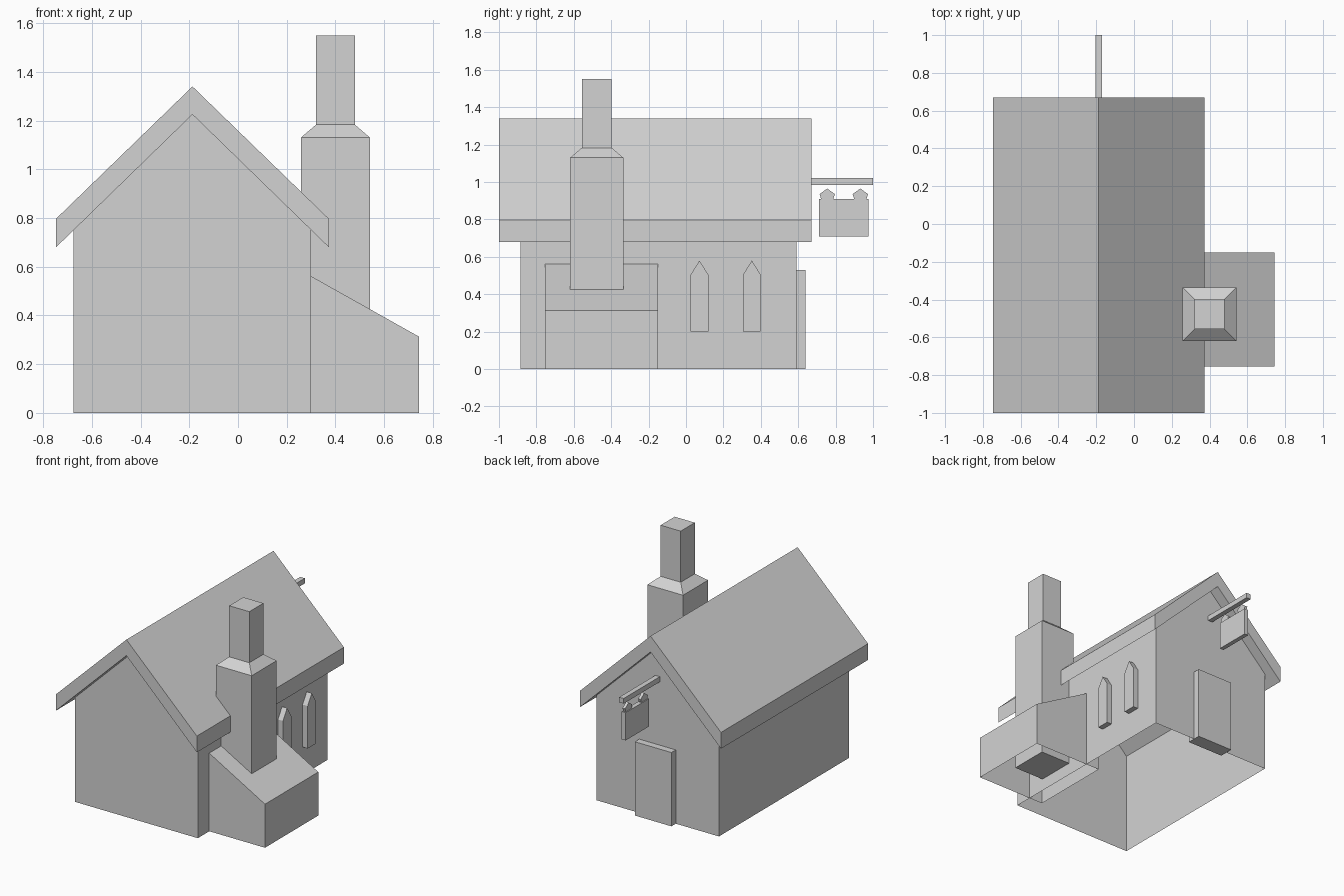
import bpy
import bmesh
from math import cos, sin, tau
from mathutils import Vector

cube = bpy.data.objects.get("Cube")
if cube:
    bpy.data.objects.remove(cube, do_unlink=True)

grey = bpy.data.materials.new("plain grey")
grey.use_nodes = True
colour = (0.65, 0.65, 0.65, 1)
grey.diffuse_color = colour
grey.node_tree.nodes["Principled BSDF"].inputs["Base Color"].default_value = colour


def finish(name, bm, open_base=False):
    """Turn a bmesh into a flat-shaded object, optionally without its floor."""
    bmesh.ops.recalc_face_normals(bm, faces=bm.faces)
    if open_base:
        floor = [f for f in bm.faces if f.normal.z < -0.99]
        bmesh.ops.delete(bm, geom=floor, context='FACES_ONLY')
    mesh = bpy.data.meshes.new(name)
    bm.to_mesh(mesh)
    bm.free()
    mesh.materials.append(grey)
    obj = bpy.data.objects.new(name, mesh)
    bpy.context.collection.objects.link(obj)
    return obj


def prism(name, profile, axis, start, end, open_base=False):
    """Extrude a profile, given in the other two axes, along x or y."""
    bm = bmesh.new()
    points = [(start, a, b) if axis == 'X' else (a, start, b) for a, b in profile]
    face = bm.faces.new([bm.verts.new(p) for p in points])
    offset = Vector((end - start, 0, 0) if axis == 'X' else (0, end - start, 0))
    out = bmesh.ops.extrude_face_region(bm, geom=[face], use_keep_orig=True)
    moved = [v for v in out["geom"] if isinstance(v, bmesh.types.BMVert)]
    bmesh.ops.translate(bm, verts=moved, vec=offset)
    return finish(name, bm, open_base)


def box(name, x, y, z):
    rect = [(x[0], z[0]), (x[1], z[0]), (x[1], z[1]), (x[0], z[1])]
    return prism(name, rect, 'Y', *y)


# Main house and gabled roof
MID = -0.187
prism("house_walls", [(-0.675, 0), (0.3, 0), (0.3, 0.755), (MID, 1.228), (-0.675, 0.755)],
      'Y', -0.885, 0.59, open_base=True)
prism("roof", [(-0.747, 0.68), (MID, 1.225), (0.373, 0.68),
               (0.373, 0.797), (MID, 1.34), (-0.747, 0.797)], 'Y', -1, 0.67)

# Side lean-to under the chimney
prism("lean_to", [(0.19, 0), (0.743, 0), (0.743, 0.313), (0.19, 0.623)],
      'Y', -0.755, -0.15, open_base=True)

# Chimney: square rings joined upwards
bm = bmesh.new()
rings = []
for half, z in ((0.142, 0.09), (0.142, 1.13), (0.08, 1.183), (0.08, 1.55)):
    rings.append([bm.verts.new((0.4 + sx * half, -0.477 + sy * half, z))
                  for sx, sy in ((-1, -1), (1, -1), (1, 1), (-1, 1))])
for low, high in zip(rings, rings[1:]):
    for i in range(4):
        j = (i + 1) % 4
        bm.faces.new((low[i], low[j], high[j], high[i]))
bm.faces.new(rings[0])
bm.faces.new(rings[-1])
finish("chimney", bm)

# Back door
box("door", (-0.332, -0.042), (0.535, 0.64), (0, 0.53))

# Pointed windows on the side wall
for name, y in (("window_front", 0.072), ("window_back", 0.352)):
    w = 0.047
    prism(name, [(y - w, 0.2), (y + w, 0.2), (y + w, 0.505), (y, 0.58), (y - w, 0.505)],
          'X', 0.26, 0.34)

# Hanging sign
box("sign_beam", (MID - 0.018, MID + 0.018), (0.56, 1), (0.985, 1.022))
box("sign_board", (MID - 0.016, MID + 0.016), (0.712, 0.975), (0.71, 0.91))
for name, y in (("hanger_inner", 0.755), ("hanger_outer", 0.932)):
    ring = [(y + 0.043 * sin(tau * i / 5), 0.922 + 0.043 * cos(tau * i / 5)) for i in range(5)]
    prism(name, ring, 'X', MID - 0.01, MID + 0.01)
